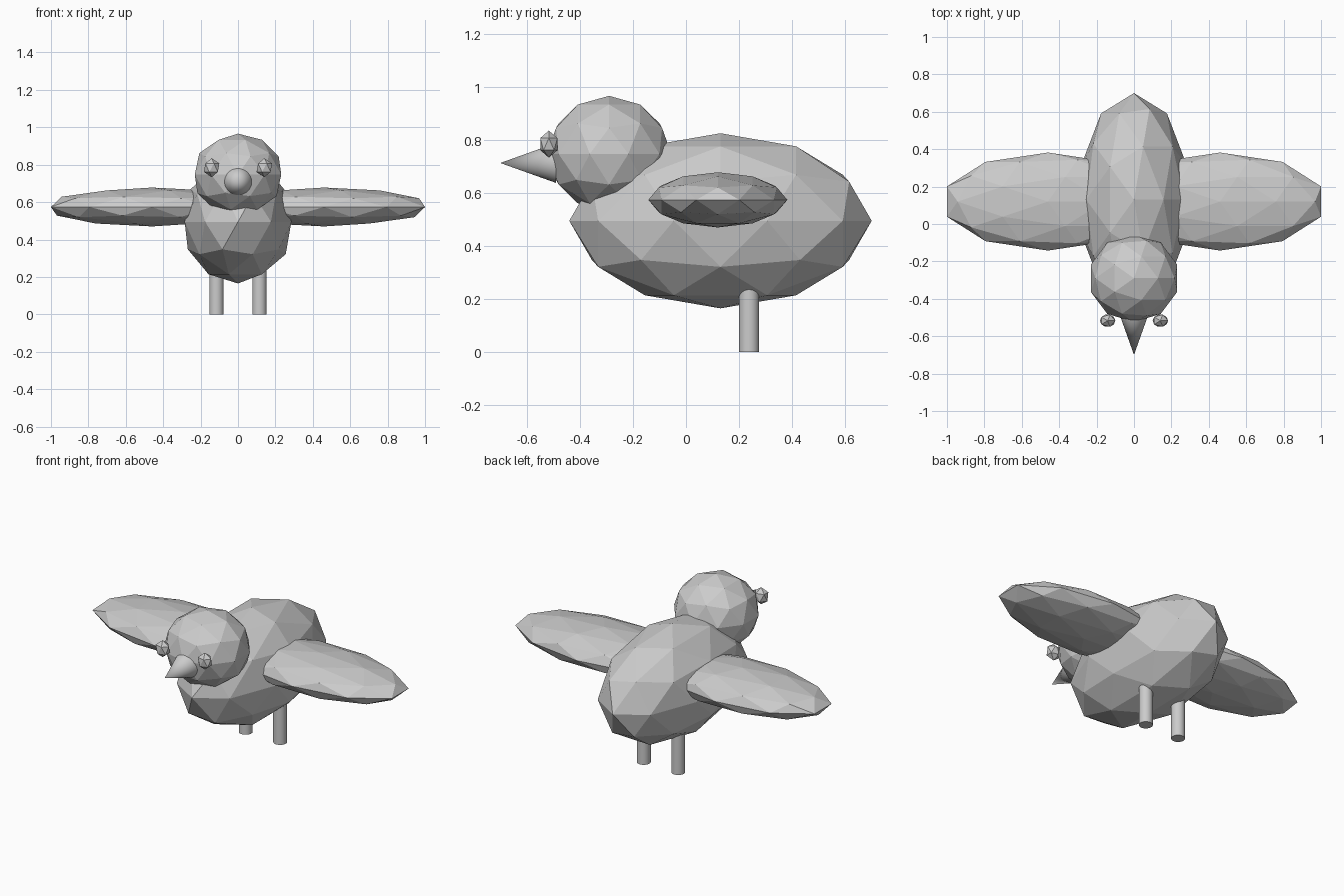
import bpy
import math

if "Cube" in bpy.data.objects:
    bpy.data.objects.remove(bpy.data.objects["Cube"])

grey = bpy.data.materials.new("plain grey")
grey.diffuse_color = (0.6, 0.6, 0.6, 1.0)
grey.use_nodes = True
grey.node_tree.nodes["Principled BSDF"].inputs["Base Color"].default_value = grey.diffuse_color


def finish(name):
    ob = bpy.context.object
    ob.name = name
    ob.data.materials.append(grey)
    return ob


def faceted(name, loc, radii, sub=2):
    """Flat-shaded icosphere stretched to the three radii."""
    bpy.ops.mesh.primitive_ico_sphere_add(subdivisions=sub, radius=1, location=loc)
    ob = finish(name)
    ob.scale = radii
    bpy.ops.object.transform_apply(location=False, rotation=False, scale=True)
    return ob


# Body and head
faceted("body", (0, 0.13, 0.495), (0.30, 0.57, 0.33))
faceted("head", (0, -0.29, 0.747), (0.243, 0.235, 0.219))

# Beak: cone pointing forward
base_y, tip_y = -0.49, -0.70
bpy.ops.mesh.primitive_cone_add(vertices=32, radius1=0.075, radius2=0,
                                depth=base_y - tip_y,
                                location=(0, (base_y + tip_y) / 2, 0.713),
                                rotation=(math.pi / 2, 0, 0))
finish("beak")
bpy.ops.object.shade_smooth_by_angle(angle=math.radians(30))

# Paired parts: wings, eyes and legs
for side, s in (("left", -1), ("right", 1)):
    faceted(side + "_wing", (s * 0.46, 0.12, 0.574), (0.568, 0.262, 0.104))
    faceted(side + "_eye", (s * 0.141, -0.517, 0.784), (0.046, 0.038, 0.051), sub=1)
    bpy.ops.mesh.primitive_cylinder_add(vertices=32, radius=0.038, depth=0.27,
                                        location=(s * 0.115, 0.238, 0.135))
    finish(side + "_leg")
    bpy.ops.object.shade_smooth_by_angle(angle=math.radians(30))
